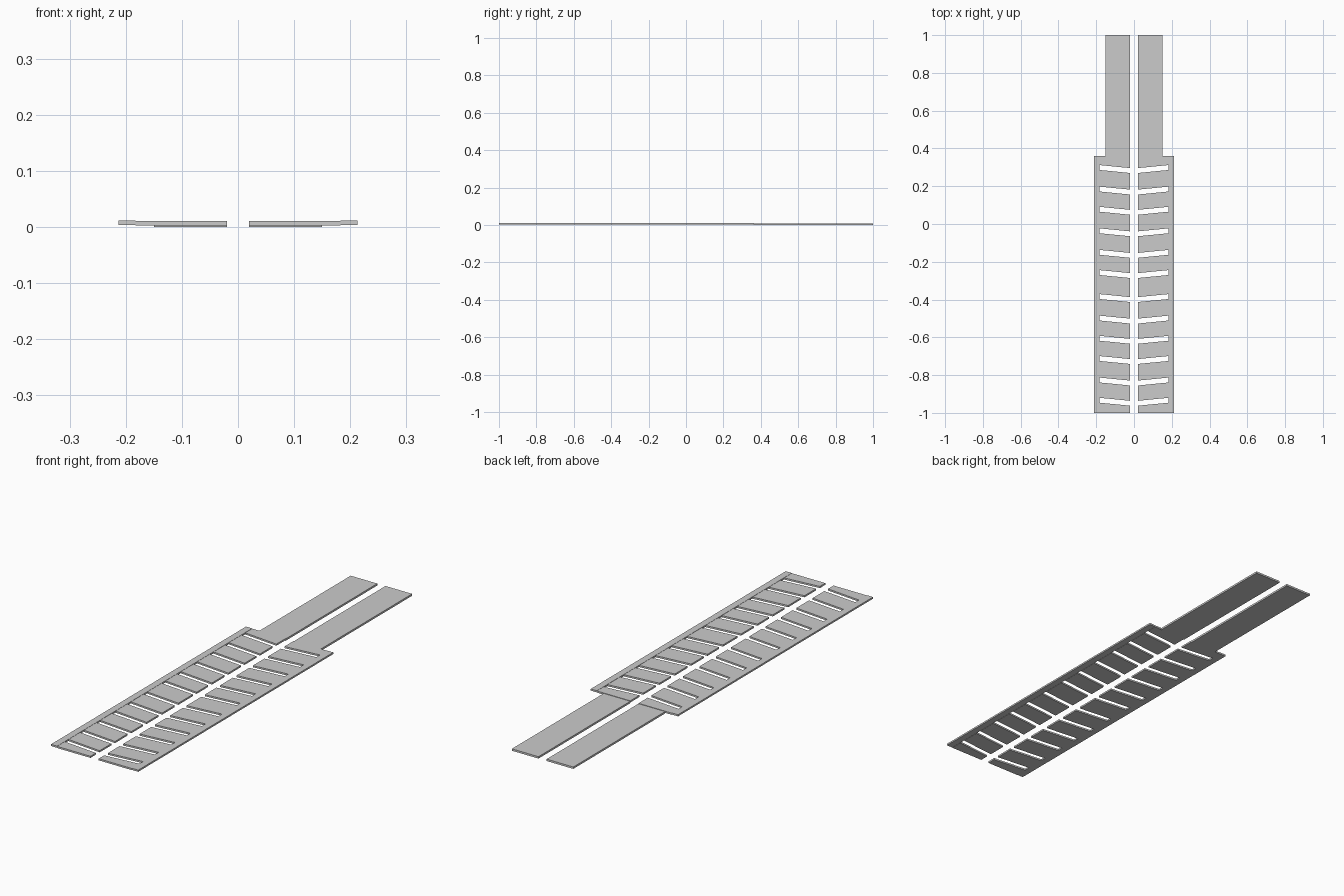
import bpy, bmesh

if "Cube" in bpy.data.objects:
    bpy.data.objects.remove(bpy.data.objects["Cube"])

INNER, SLOT_END, OUTER = 0.02, 0.183, 0.213
FRONT, STEP, BACK = -1.0, 0.36, 1.0
SLOT_HALF, SLANT = 0.013, 0.016


def prism(name, outlines, z0, z1, side):
    """Extrude flat outlines between two heights, mirrored by side."""
    bm = bmesh.new()
    for pts in outlines:
        low = [bm.verts.new((side * x, y, z0)) for x, y in pts]
        top = [bm.verts.new((side * x, y, z1)) for x, y in pts]
        bm.faces.new(low[::-1])
        bm.faces.new(top)
        for i in range(len(pts)):
            j = (i + 1) % len(pts)
            bm.faces.new((low[i], low[j], top[j], top[i]))
    bmesh.ops.recalc_face_normals(bm, faces=bm.faces)
    mesh = bpy.data.meshes.new(name)
    bm.to_mesh(mesh)
    bm.free()
    obj = bpy.data.objects.new(name, mesh)
    bpy.context.collection.objects.link(obj)


def rect(x0, x1, y0, y1):
    return [(x0, y0), (x1, y0), (x1, y1), (x0, y1)]


# Slot centres at their outer ends: four groups of three
slots = [start + d for start in (-0.933, -0.605, -0.257, 0.078)
         for d in (0, 0.107, 0.221)]

# Tread plates fill the spaces between the slanted slots
treads = []
lower = [(INNER, FRONT), (SLOT_END, FRONT)]
for y in slots:
    upper = [(SLOT_END, y - SLOT_HALF), (INNER, y - SLOT_HALF - SLANT)]
    treads.append(lower + upper)
    lower = [(INNER, y + SLOT_HALF - SLANT), (SLOT_END, y + SLOT_HALF)]
treads.append(lower + [(SLOT_END, STEP), (INNER, STEP)])

for side, label in ((-1, "left"), (1, "right")):
    prism(label + "_treads", treads, 0.003, 0.0105, side)
    # Slightly raised outer rail joining the treads
    prism(label + "_rail", [rect(SLOT_END, OUTER, FRONT, STEP)], 0.004, 0.0115, side)
    # Plain narrow tail plate
    prism(label + "_tail", [rect(INNER, 0.15, STEP, BACK)], 0.0, 0.0085, side)
